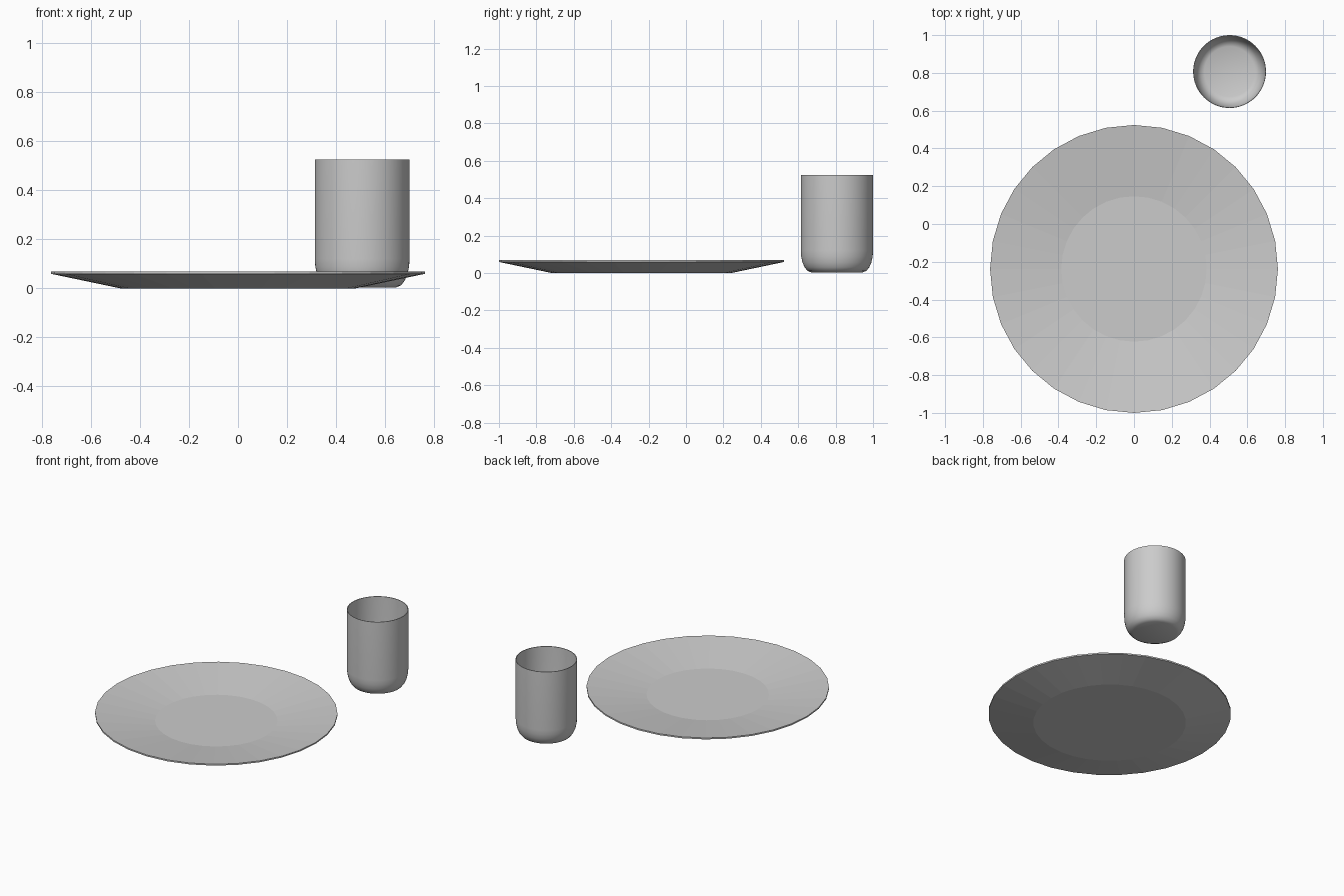
import bpy, bmesh, math

if "Cube" in bpy.data.objects:
    bpy.data.objects.remove(bpy.data.objects["Cube"])


def lathe(name, profile, sides, centre, smooth_angle):
    """Revolve an (r, z) profile; points at r = 0 become poles."""
    bm = bmesh.new()
    rings = []
    for r, z in profile:
        if r == 0:
            rings.append([bm.verts.new((0, 0, z))] * sides)
        else:
            rings.append([bm.verts.new((r * math.cos(2 * math.pi * i / sides),
                                        r * math.sin(2 * math.pi * i / sides), z))
                          for i in range(sides)])
    for a, b in zip(rings, rings[1:]):
        for i in range(sides):
            j = (i + 1) % sides
            quad = dict.fromkeys((a[i], a[j], b[j], b[i]))
            bm.faces.new(list(quad))
    mesh = bpy.data.meshes.new(name)
    bm.to_mesh(mesh)
    bm.free()
    obj = bpy.data.objects.new(name, mesh)
    bpy.context.collection.objects.link(obj)
    obj.location = centre
    if smooth_angle:
        bpy.context.view_layer.objects.active = obj
        obj.select_set(True)
        bpy.ops.object.shade_smooth_by_angle(angle=math.radians(smooth_angle))
        obj.select_set(False)
    return obj


# Plate: flat base, sloping underside, thin rim, shallow well
lathe("plate", [(0, 0), (0.48, 0), (0.762, 0.059), (0.762, 0.069),
                (0.385, 0.016), (0, 0.016)], 32, (0, -0.238, 0), 0)

# Cup: thin wall with a rounded foot, outside then inside
R, H, T = 0.193, 0.525, 0.004
foot = [(0.137, 0.003), (0.158, 0.012), (0.173, 0.031), (0.184, 0.056),
        (0.191, 0.088), (R, 0.12)]
outer = [(0, 0.003)] + foot + [(R, H)]
inner = [(R - T, H)] + [(r - T, z + T) for r, z in reversed(foot)] + [(0, 0.003 + T)]
lathe("cup", outer + inner, 64, (0.506, 0.807, 0), 40)
